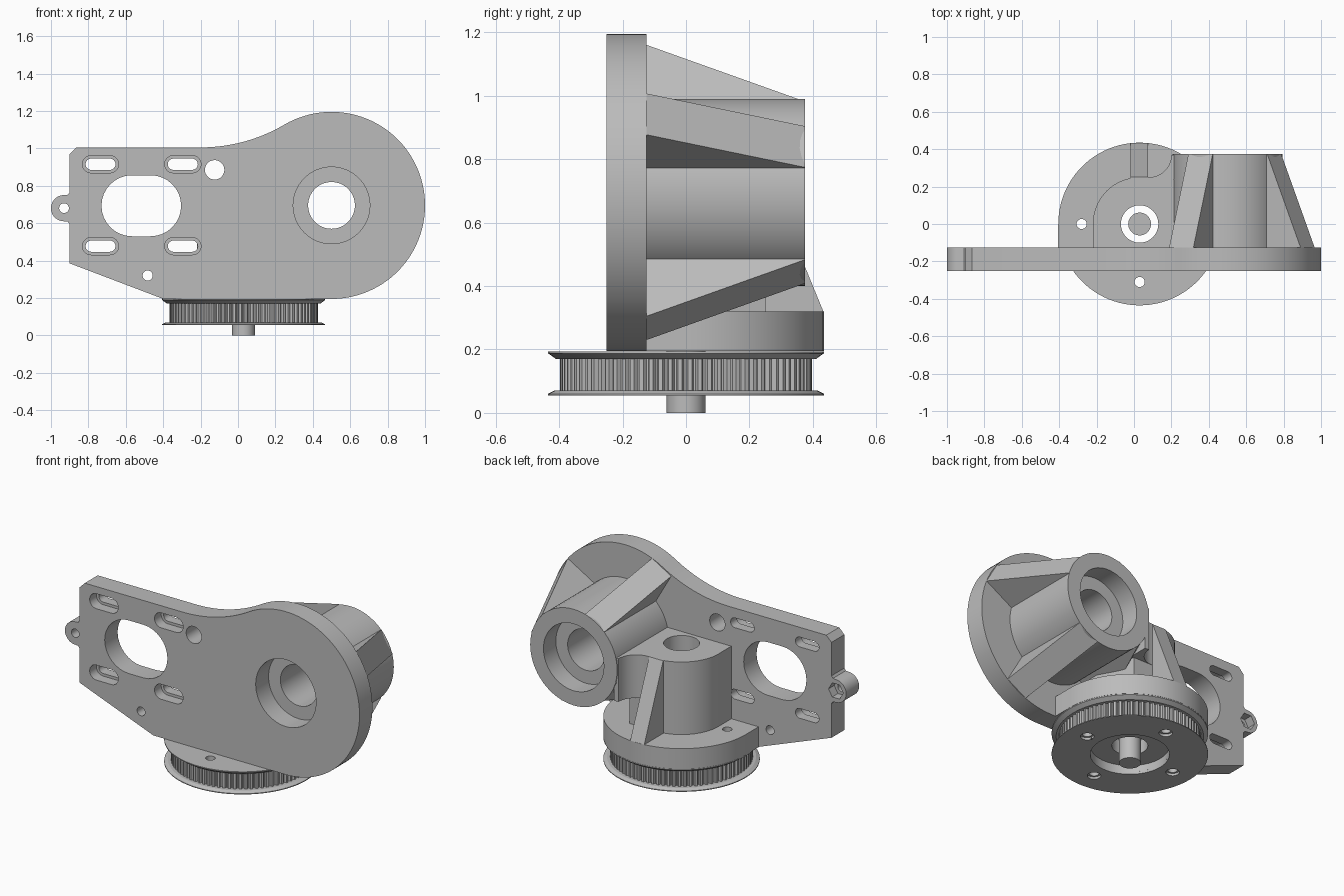
import bpy, bmesh
from math import sin, cos, pi, radians, hypot, atan2
from mathutils import Vector, Matrix

if "Cube" in bpy.data.objects:
    bpy.data.objects.remove(bpy.data.objects["Cube"])

grey = bpy.data.materials.new("plain grey")
grey.use_nodes = True
grey.diffuse_color = (0.5, 0.5, 0.5, 1)
for node in grey.node_tree.nodes:
    if node.type == 'BSDF_PRINCIPLED':
        node.inputs["Base Color"].default_value = (0.5, 0.5, 0.5, 1)


def make(name, bm):
    bmesh.ops.recalc_face_normals(bm, faces=bm.faces)
    mesh = bpy.data.meshes.new(name)
    bm.to_mesh(mesh)
    bm.free()
    mesh.materials.append(grey)
    ob = bpy.data.objects.new(name, mesh)
    bpy.context.collection.objects.link(ob)
    return ob


def prism(name, pts, axis, lo, hi):
    """Extrude a 2D outline along y (points are x, z) or z (points are x, y)."""
    bm = bmesh.new()
    place = (lambda a, b, h: (a, h, b)) if axis == 'y' else (lambda a, b, h: (a, b, h))
    rings = [[bm.verts.new(place(a, b, h)) for a, b in pts] for h in (lo, hi)]
    for ring in rings:
        bm.faces.new(ring)
    n = len(pts)
    for i in range(n):
        j = (i + 1) % n
        bm.faces.new((rings[0][i], rings[0][j], rings[1][j], rings[1][i]))
    return make(name, bm)


def lathe(name, profile, centre, axis, n=64):
    """Revolve a closed (radius, height) profile."""
    bm = bmesh.new()
    rings = []
    for k in range(n):
        c, s = cos(2 * pi * k / n), sin(2 * pi * k / n)
        rings.append([bm.verts.new((centre[0] + r * c, h, centre[1] + r * s) if axis == 'y'
                                   else (centre[0] + r * c, centre[1] + r * s, h))
                      for r, h in profile])
    m = len(profile)
    for k in range(n):
        a, b = rings[k], rings[(k + 1) % n]
        for i in range(m):
            j = (i + 1) % m
            bm.faces.new((a[i], a[j], b[j], b[i]))
    return make(name, bm)


def arc(cx, cy, r, a0, a1, n=32):
    return [(cx + r * cos(radians(a0 + (a1 - a0) * i / n)),
             cy + r * sin(radians(a0 + (a1 - a0) * i / n))) for i in range(n + 1)]


def circle(cx, cy, r, n=48):
    return arc(cx, cy, r, 0, 360, n)[:-1]


def slot(cx, cy, half, r):
    d = half - r
    return arc(cx + d, cy, r, -90, 90, 16) + arc(cx - d, cy, r, 90, 270, 16)


def combine(ob, others, operation):
    for other in others:
        mod = ob.modifiers.new("bool", 'BOOLEAN')
        mod.operation, mod.solver, mod.object = operation, 'EXACT', other
        bpy.context.view_layer.objects.active = ob
        bpy.ops.object.modifier_apply(modifier=mod.name)
        bpy.data.objects.remove(other)


def cut(ob, pts, axis, lo, hi):
    combine(ob, [prism("cutter", pts, axis, lo, hi)], 'DIFFERENCE')


BX, BZ = 0.5, 0.695          # main bore centre
SX = 0.03                    # shaft centre
BACK = -0.125                # rear face of the plate
parts = []

# Mounting plate with a round end, a concave shoulder and a small ear
R = 0.885
tangent = atan2(BZ - 1.005 - R, BX + 0.2) * 180 / pi
outline = arc(BX, BZ, 0.5, -90, 180 + tangent, 64)
outline += arc(-0.2, 1.005 + R, R, tangent, -90, 16)[1:]
outline += [(-0.865, 1.005), (-0.9, 0.97), (-0.9, 0.765), (-0.91, 0.752)]
outline += arc(-0.93, 0.68, 0.07, 90, 270, 24)
outline += [(-0.91, 0.608), (-0.9, 0.595), (-0.9, 0.385), (-0.4, 0.195)]
plate = prism("mounting_plate", outline, 'y', -0.25, BACK)
cut(plate, circle(BX, BZ, 0.205, 64), 'y', -0.3, 0)
cut(plate, slot(-0.517, 0.693, 0.213, 0.163), 'y', -0.3, 0)
for x in (-0.735, -0.295):
    for z in (0.915, 0.477):
        cut(plate, slot(x, z, 0.08, 0.03), 'y', -0.3, 0)
        cut(plate, slot(x, z, 0.097, 0.046), 'y', -0.3, -0.185)
for x, z, r in ((-0.125, 0.885, 0.052), (-0.483, 0.32, 0.027), (-0.93, 0.68, 0.026)):
    cut(plate, circle(x, z, r, 32), 'y', -0.3, 0)
cut(plate, circle(-0.93, 0.68, 0.05, 6), 'y', -0.18, 0)
parts.append(plate)

# Main bearing boss, stepped at the rear
parts.append(lathe("bearing_boss", [(0.125, BACK), (0.295, BACK), (0.295, 0.375),
                                    (0.205, 0.375), (0.205, 0.255), (0.125, 0.255)],
                   (BX, BZ), 'y'))

# Four tapered ribs around the boss
for k in range(4):
    bm = bmesh.new()
    side = [(0.25, BACK), (0.494, BACK), (0.288, 0.375), (0.25, 0.375)]
    turn = Matrix.Rotation(-radians(30 + 90 * k), 4, 'Y')
    ends = [[bm.verts.new(turn @ Vector((r, y, w)) + Vector((BX, 0, BZ))) for r, y in side]
            for w in (-0.075, 0.075)]
    for e in ends:
        bm.faces.new(e)
    for i in range(4):
        j = (i + 1) % 4
        bm.faces.new((ends[0][i], ends[0][j], ends[1][j], ends[1][i]))
    rib = make("boss_rib_%d" % (k + 1), bm)
    if k == 2:
        cut(rib, circle(SX, 0, 0.1), 'z', 0, 1)
    parts.append(rib)

# Round base under the shaft boss
base = prism("shaft_base", arc(SX, 0, 0.435, 0, 180, 48) + [(SX - 0.435, BACK), (SX + 0.435, BACK)],
             'z', 0.195, 0.32)
cut(base, circle(SX, 0, 0.1), 'z', 0, 1)
for dx, dy in ((0.31, 0), (-0.31, 0), (0, 0.31)):
    cut(base, circle(SX + dx, dy, 0.027, 24), 'z', 0, 1)
parts.append(base)

# Upright shaft boss with a filleted wing towards the bearing boss
TOP = 0.765
boss = prism("shaft_boss", arc(SX, 0, 0.25, 90, 180, 32) + [(SX - 0.25, BACK), (0.27, BACK),
             (0.27, 0), (0.23, 0.15), (0.21, 0.25)], 'z', 0.31, TOP)
cut(boss, circle(SX, 0, 0.1), 'z', 0, 1)
parts.append(boss)
parts.append(prism("wing_fillet", [(0.23, 0.24), (0.23, 0.37)] + arc(0.08, 0.37, 0.12, 0, -90, 12)
                   + [(0.08, 0.24)], 'z', 0.5, TOP))

# Sloping rib behind the shaft boss
bm = bmesh.new()
tri = [(0.2, 0.32), (0.433, 0.32), (0.25, TOP), (0.2, TOP)]
ends = [[bm.verts.new((x, y, z)) for y, z in tri] for x in (-0.02, 0.075)]
for e in ends:
    bm.faces.new(e)
for i in range(4):
    j = (i + 1) % 4
    bm.faces.new((ends[0][i], ends[0][j], ends[1][j], ends[1][i]))
parts.append(make("shaft_boss_rib", bm))

# Toothed pulley between two bevelled flanges
teeth, N = [], 80
for k in range(N):
    for f, r in ((0, 0.383), (0.2, 0.397), (0.6, 0.397), (0.8, 0.383)):
        a = 2 * pi * (k + f) / N
        teeth.append((SX + r * cos(a), r * sin(a)))
pulley = prism("pulley_teeth", teeth, 'z', 0.07, 0.17)
cut(pulley, circle(SX, 0, 0.1), 'z', 0, 1)
cut(pulley, circle(SX, 0, 0.22, 64), 'z', 0, 0.11)
upper = lathe("upper_flange", [(0.1, 0.17), (0.41, 0.17), (0.435, 0.188), (0.435, 0.194), (0.1, 0.194)],
              (SX, 0), 'z', 96)
lower = lathe("lower_flange", [(0.22, 0.055), (0.435, 0.055), (0.435, 0.06), (0.415, 0.07), (0.22, 0.07)],
              (SX, 0), 'z', 96)
for ob, r in ((pulley, 0.027), (upper, 0.027), (lower, 0.038)):
    for dx, dy in ((0.31, 0), (-0.31, 0), (0, 0.31), (0, -0.31)):
        cut(ob, circle(SX + dx, dy, r, 24), 'z', 0, 1)
parts += [pulley, upper, lower]

# Drive shaft
parts.append(prism("drive_shaft", circle(SX, 0, 0.061), 'z', 0, 0.3))

# Smooth the round walls, keep the edges sharp
bpy.ops.object.select_all(action='DESELECT')
for ob in parts:
    ob.select_set(True)
bpy.context.view_layer.objects.active = plate
bpy.ops.object.shade_smooth_by_angle(angle=radians(25))
